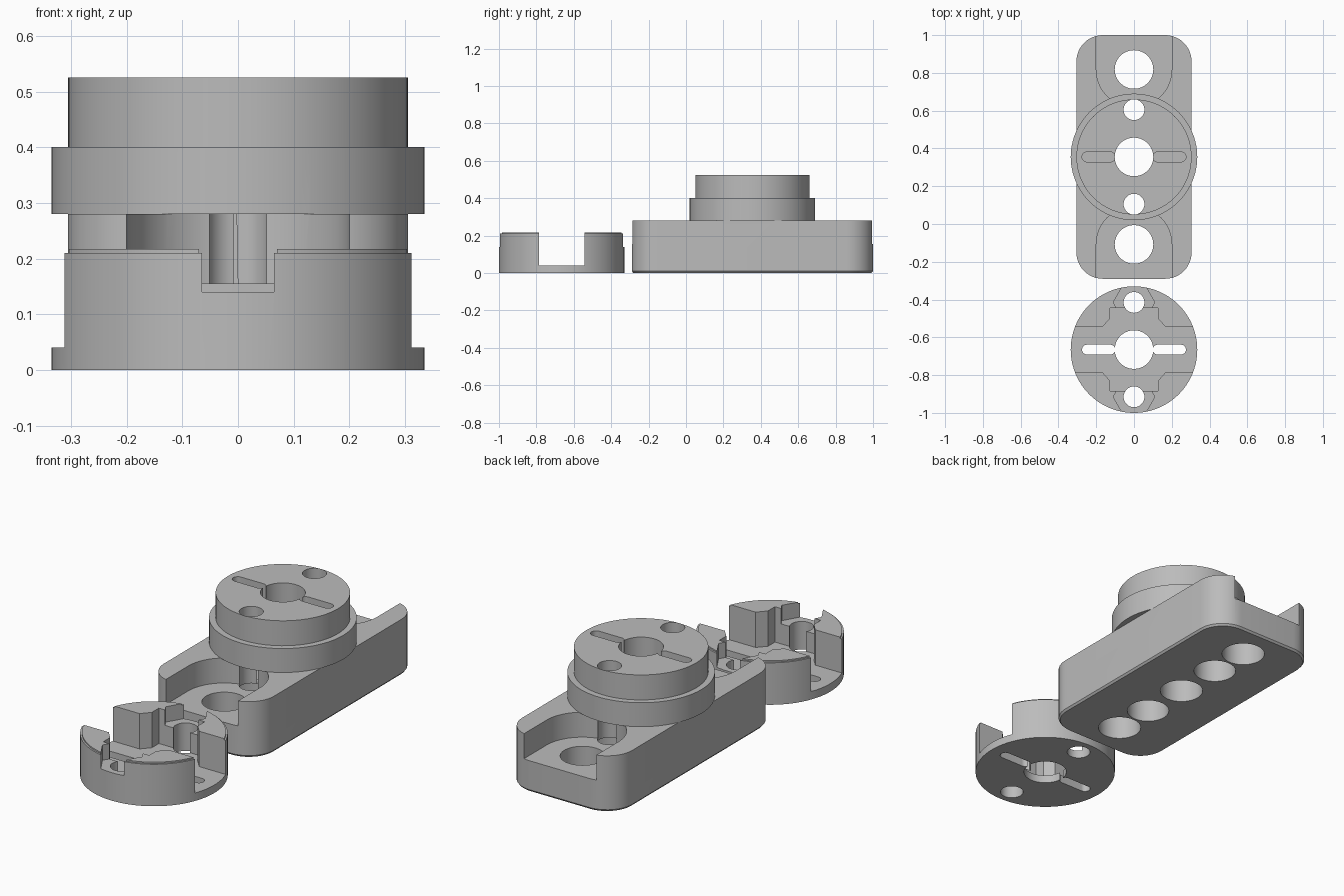
import bpy, bmesh, math

if "Cube" in bpy.data.objects:
    bpy.data.objects.remove(bpy.data.objects["Cube"], do_unlink=True)

grey = bpy.data.materials.new("plain grey")
grey.use_nodes = True
grey.diffuse_color = (0.5, 0.5, 0.5, 1)
grey.node_tree.nodes["Principled BSDF"].inputs["Base Color"].default_value = (0.5, 0.5, 0.5, 1)

BASE_Y = 0.355      # centre of the base block
DISC_Y = -0.665     # centre of the loose disc
PIN = 0.25          # pin hole distance from either centre
END = 0.463         # end pocket distance from the base centre


def circle(r, cx=0, cy=0, n=72):
    return [(cx + r * math.cos(2 * math.pi * i / n), cy + r * math.sin(2 * math.pi * i / n))
            for i in range(n)]


def rounded(hx, hy, r, cx=0, cy=0, n=12):
    """Rectangle outline with round corners; a slot when r equals hy."""
    pts = []
    for k, (sx, sy) in enumerate([(1, 1), (-1, 1), (-1, -1), (1, -1)]):
        for i in range(n + 1):
            a = math.pi / 2 * (k + i / n)
            pts.append((cx + sx * (hx - r) + r * math.cos(a), cy + sy * (hy - r) + r * math.sin(a)))
    return pts


def loft(name, rings):
    """Solid through a stack of (outline, z) rings."""
    bm = bmesh.new()
    loops = [[bm.verts.new((x, y, z)) for x, y in pts] for pts, z in rings]
    for a, b in zip(loops, loops[1:]):
        for i in range(len(a)):
            j = (i + 1) % len(a)
            bm.faces.new((a[i], a[j], b[j], b[i]))
    bm.faces.new(loops[0][::-1])
    bm.faces.new(loops[-1])
    bmesh.ops.remove_doubles(bm, verts=bm.verts, dist=1e-6)
    bmesh.ops.recalc_face_normals(bm, faces=bm.faces)
    mesh = bpy.data.meshes.new(name)
    bm.to_mesh(mesh)
    bm.free()
    mesh.materials.append(grey)
    ob = bpy.data.objects.new(name, mesh)
    bpy.context.collection.objects.link(ob)
    return ob


def boolean(ob, other, op="DIFFERENCE"):
    bpy.context.view_layer.objects.active = ob
    mod = ob.modifiers.new("cut", "BOOLEAN")
    mod.operation, mod.solver, mod.object = op, "EXACT", other
    bpy.ops.object.modifier_apply(modifier=mod.name)
    bpy.data.objects.remove(other, do_unlink=True)


def cut(ob, pts, z0, z1):
    boolean(ob, loft("cutter", [(pts, z0), (pts, z1)]))


def smooth(ob):
    bpy.ops.object.select_all(action="DESELECT")
    ob.select_set(True)
    bpy.context.view_layer.objects.active = ob
    bpy.ops.object.shade_smooth_by_angle(angle=math.radians(30))


# Base block with a fine chamfer at the bottom
block = loft("base_block", [(rounded(0.297, 0.637, 0.132, 0, BASE_Y), 0),
                            (rounded(0.305, 0.645, 0.14, 0, BASE_Y), 0.01),
                            (rounded(0.305, 0.645, 0.14, 0, BASE_Y), 0.28)])

# Open U-shaped pockets at both ends
for s in (1, -1):
    cut(block, rounded(0.2, 0.4, 0.2, 0, BASE_Y + s * (END + 0.2), n=18), 0.155, 0.6)

# Stepped round hub on top of the block
hub = loft("hub", [(circle(0.335, 0, BASE_Y, 96), 0.28), (circle(0.335, 0, BASE_Y, 96), 0.40),
                   (circle(0.305, 0, BASE_Y, 96), 0.40), (circle(0.305, 0, BASE_Y, 96), 0.525)])
boolean(block, hub, "UNION")

# Bores through the block: centre, pins with wide undersides, ends
cut(block, circle(0.102, 0, BASE_Y), -0.1, 0.7)
for s in (1, -1):
    cut(block, circle(0.055, 0, BASE_Y + s * PIN, 48), -0.1, 0.7)
    cut(block, circle(0.1, 0, BASE_Y + s * PIN), -0.1, 0.14)
    cut(block, circle(0.102, 0, BASE_Y + s * END), -0.1, 0.25)
    cut(block, rounded(0.088, 0.026, 0.026, s * 0.187, BASE_Y), 0.41, 0.7)
block.name = "base_with_hub"
smooth(block)

# Loose disc with a small step around its top rim
disc = loft("clamp_disc", [(circle(0.335, 0, DISC_Y, 96), 0), (circle(0.335, 0, DISC_Y, 96), 0.21),
                           (circle(0.327, 0, DISC_Y, 96), 0.21), (circle(0.327, 0, DISC_Y, 96), 0.217)])

# Cross channel that widens around the middle
quarter = [(0.4, 0.122), (0.165, 0.122), (0.127, 0.165), (0.127, 0.22)]
half = quarter + [(-x, y) for x, y in quarter[::-1]]
channel = half + [(-x, -y) for x, y in half]
cut(disc, [(x, DISC_Y + y) for x, y in channel], 0.04, 0.4)

# Centre bore, pin holes, six-sided nut pockets and slots
cut(disc, circle(0.102, 0, DISC_Y), -0.1, 0.4)
for s in (1, -1):
    cut(disc, circle(0.11, 0, DISC_Y + s * PIN, 6), 0.14, 0.4)
    cut(disc, circle(0.055, 0, DISC_Y + s * PIN, 48), -0.1, 0.4)
    cut(disc, rounded(0.088, 0.026, 0.026, s * 0.187, DISC_Y), -0.1, 0.4)
smooth(disc)
